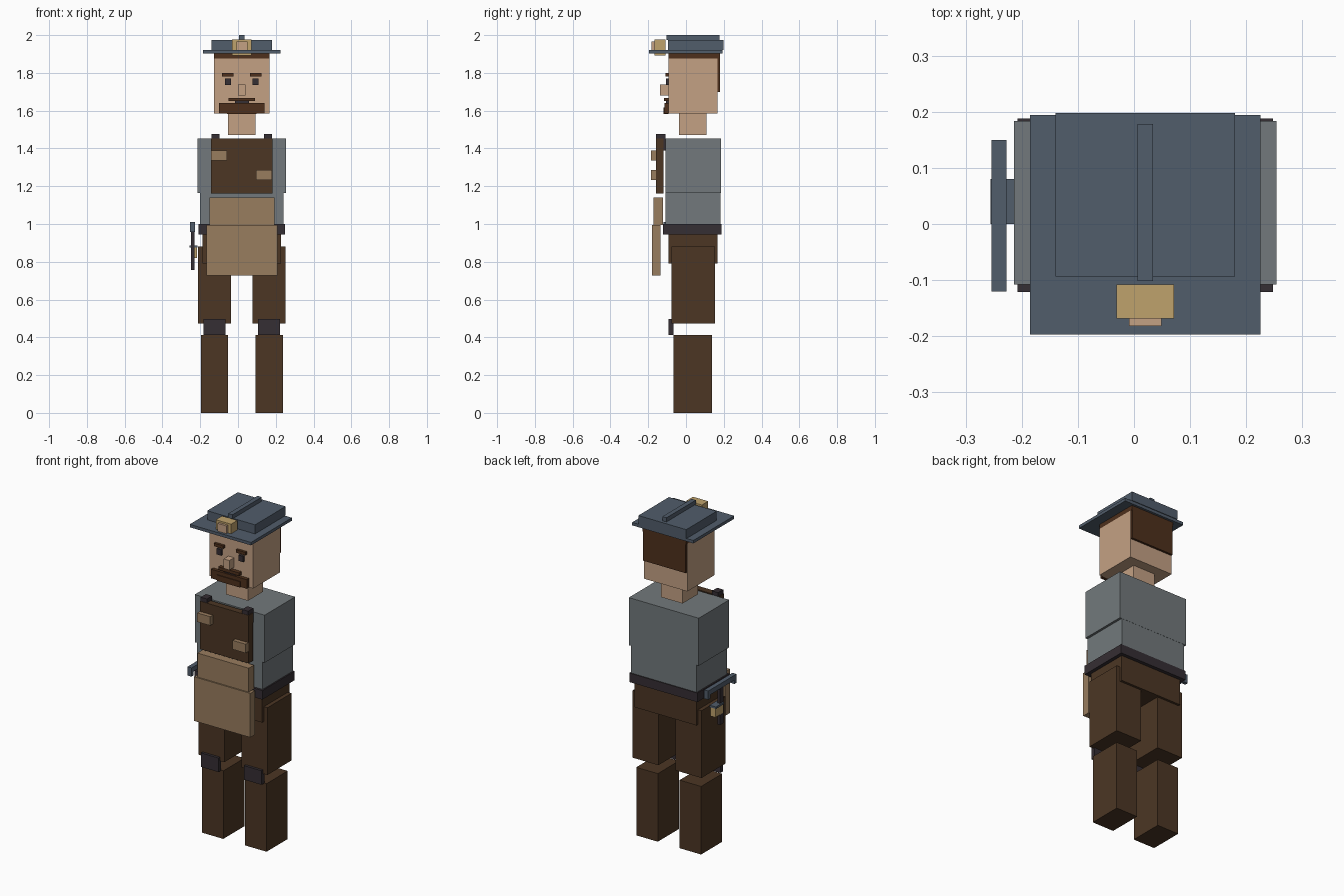
import bpy

cube = bpy.data.objects.get("Cube")
if cube:
    bpy.data.objects.remove(cube, do_unlink=True)


def material(name, hex_code):
    srgb = [int(hex_code[i:i + 2], 16) / 255 for i in (0, 2, 4)]
    colour = [((c + 0.055) / 1.055) ** 2.4 for c in srgb] + [1]
    mat = bpy.data.materials.new(name)
    mat.use_nodes = True
    mat.diffuse_color = colour
    mat.node_tree.nodes["Principled BSDF"].inputs["Base Color"].default_value = colour
    return mat


skin = material("skin", "C4A184")
hair = material("hair_brown", "4E301C")
leather = material("dark_leather", "4C3624")
black = material("soft_black", "352E33")
shirt = material("shirt_grey", "72797C")
steel = material("steel_blue", "515D6B")
canvas = material("apron_canvas", "997D5F")
brass = material("brass", "BFA26C")

MID = 0.02  # symmetry plane of the figure


def box(name, mat, x, y, z):
    """Axis-aligned block given by its extents on each axis."""
    bpy.ops.mesh.primitive_cube_add(size=1)
    obj = bpy.context.object
    obj.name = name
    spans = (x, y, z)
    for v in obj.data.vertices:
        v.co = [(a + b) / 2 + c * (b - a) for (a, b), c in zip(spans, v.co)]
    obj.data.materials.append(mat)
    return obj


def centred(name, mat, half, y, z):
    return box(name, mat, (MID - half, MID + half), y, z)


def pair(name, mat, inner, outer, y, z):
    """Two mirrored blocks, measured outwards from the symmetry plane."""
    box("left_" + name, mat, (MID + inner, MID + outer), y, z)
    box("right_" + name, mat, (MID - outer, MID - inner), y, z)


# Legs
pair("lower_leg", leather, 0.073, 0.217, (-0.065, 0.137), (0, 0.412))
pair("knee_pad", black, 0.086, 0.203, (-0.093, -0.067), (0.412, 0.497))
pair("thigh", leather, 0.058, 0.231, (-0.077, 0.153), (0.473, 0.88))
centred("hips", leather, 0.207, (-0.093, 0.167), (0.79, 0.945))

# Torso
centred("belt", black, 0.228, (-0.121, 0.188), (0.945, 1.0))
centred("waist", shirt, 0.22, (-0.108, 0.183), (1.0, 1.165))
centred("chest", shirt, 0.234, (-0.108, 0.184), (1.165, 1.453))

# Apron with bib, straps and pockets
centred("apron_skirt", canvas, 0.188, (-0.18, -0.135), (0.728, 0.995))
centred("apron_waist", canvas, 0.172, (-0.172, -0.122), (0.995, 1.14))
centred("bib", leather, 0.163, (-0.16, -0.12), (1.162, 1.452))
pair("strap", black, 0.118, 0.159, (-0.158, -0.108), (1.39, 1.476))
box("right_pocket", canvas, (-0.144, -0.057), (-0.185, -0.16), (1.336, 1.39))
box("left_pocket", canvas, (0.094, 0.181), (-0.185, -0.16), (1.233, 1.287))

# Head
centred("neck", skin, 0.073, (-0.037, 0.108), (1.47, 1.585))
centred("head", skin, 0.146, (-0.093, 0.167), (1.585, 1.875))
centred("hair_top", hair, 0.146, (-0.093, 0.18), (1.875, 1.902))
centred("hair_back", hair, 0.143, (0.167, 0.18), (1.70, 1.88))

# Face
pair("eyebrow", hair, 0.043, 0.105, (-0.109, -0.093), (1.781, 1.799))
pair("eye", black, 0.058, 0.089, (-0.107, -0.093), (1.735, 1.77))
centred("nose", skin, 0.019, (-0.138, -0.093), (1.68, 1.738))
centred("moustache", hair, 0.07, (-0.117, -0.093), (1.65, 1.668))
centred("mouth", black, 0.037, (-0.107, -0.093), (1.628, 1.65))
centred("beard", hair, 0.12, (-0.115, -0.093), (1.585, 1.64))
centred("chin_beard", hair, 0.078, (-0.12, -0.093), (1.583, 1.618))

# Hat and headlamp
centred("hat_brim", steel, 0.205, (-0.197, 0.194), (1.902, 1.92))
centred("hat_crown", steel, 0.16, (-0.094, 0.198), (1.92, 1.975))
centred("hat_ridge", steel, 0.014, (-0.102, 0.178), (1.975, 2.0))
centred("lamp_body", brass, 0.051, (-0.168, -0.108), (1.893, 1.978))
centred("lamp_lens", skin, 0.029, (-0.182, -0.168), (1.913, 1.967))

# Pickaxe and lantern carried at the right hip
PICK = (-0.254, -0.227)
box("pick_handle", black, (-0.249, -0.231), (-0.005, 0.03), (0.757, 0.98))
box("pick_head", steel, PICK, (-0.12, 0.15), (0.98, 1.01))
box("front_pick_tip", steel, PICK, (-0.12, -0.1), (0.957, 0.98))
box("back_pick_tip", steel, PICK, (0.13, 0.15), (0.957, 0.98))
box("lantern_body", brass, (-0.25, -0.218), (0.005, 0.075), (0.82, 0.875))
box("lantern_cap", steel, (-0.256, -0.214), (0, 0.08), (0.875, 0.887))
